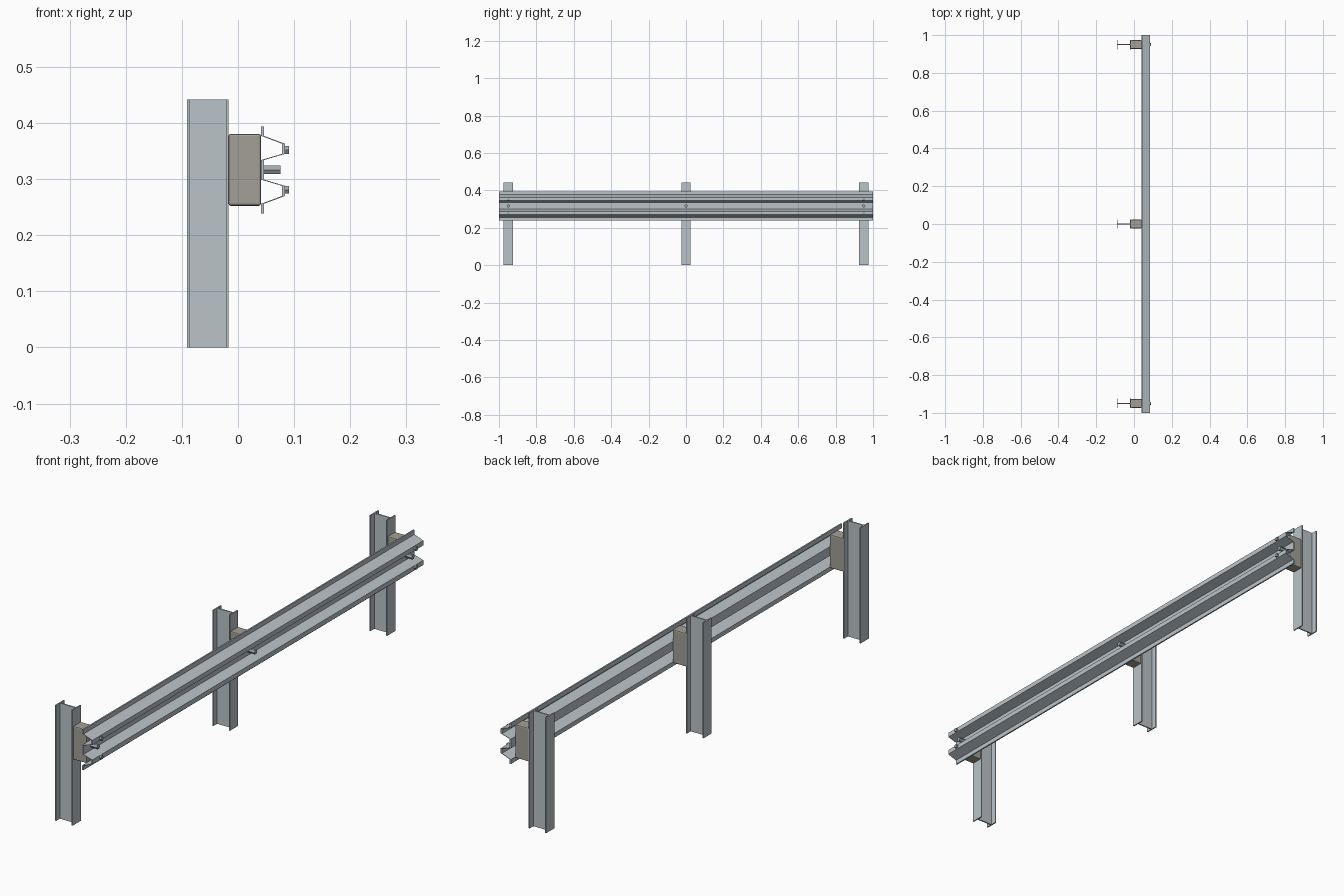
import bpy, bmesh, math

if "Cube" in bpy.data.objects:
    bpy.data.objects.remove(bpy.data.objects["Cube"])

def material(name, rgb):
    m = bpy.data.materials.new(name)
    m.diffuse_color = (*rgb, 1)
    m.use_nodes = True
    m.node_tree.nodes["Principled BSDF"].inputs["Base Color"].default_value = m.diffuse_color
    return m

STEEL = material("galvanised_steel", (0.50, 0.55, 0.58))
BOLT = material("bolt_steel", (0.36, 0.39, 0.41))
BLOCK = material("spacer_grey", (0.36, 0.35, 0.31))

def extrude(name, outline, direction, mat, origin=(0, 0, 0)):
    """Closed outline of 3D points pushed along a direction."""
    bm = bmesh.new()
    face = bm.faces.new([bm.verts.new(p) for p in outline])
    new = bmesh.ops.extrude_face_region(bm, geom=[face])["geom"]
    bmesh.ops.translate(bm, vec=direction,
                        verts=[v for v in new if isinstance(v, bmesh.types.BMVert)])
    bmesh.ops.recalc_face_normals(bm, faces=bm.faces[:])
    return finish(name, bm, mat, origin)

def finish(name, bm, mat, origin):
    me = bpy.data.meshes.new(name)
    bm.to_mesh(me)
    bm.free()
    me.materials.append(mat)
    ob = bpy.data.objects.new(name, me)
    ob.location = origin
    bpy.context.collection.objects.link(ob)
    return ob

def bolt(name, x0, x1, y, z, r):
    """Hexagonal bolt lying along x."""
    ring = [(0, r * math.cos(i * math.pi / 3), r * math.sin(i * math.pi / 3))
            for i in range(6)]
    extrude(name, ring, (x1 - x0, 0, 0), BOLT, (x0, y, z))

# W-beam rail: half profile mirrored about its mid height
MID, T = 0.3165, 0.0055
half = [(0.041, 0.0775), (0.041, 0.0605), (0.0785, 0.0465),
        (0.0785, 0.0285), (0.041, 0.0175)]
back = half + [(x, -z) for x, z in reversed(half)]
profile = back + [(x + T, z) for x, z in reversed(back)]
extrude("rail", [(x, -1, MID + z) for x, z in profile], (0, 2, 0), STEEL)

# I-section post outline
X0, X1, F, W, B = -0.091, -0.017, 0.0045, 0.0025, 0.025
side = [(X0, B), (X0 + F, B), (X0 + F, W), (X1 - F, W), (X1 - F, B), (X1, B)]
section = side + [(x, -y) for x, y in reversed(side)]

for label, y in (("front", -0.95), ("middle", 0), ("rear", 0.95)):
    extrude(label + "_post", [(a, b, 0) for a, b in section], (0, 0, 0.442),
            STEEL, (0, y, 0))

    # Spacer block between post and rail
    bm = bmesh.new()
    bmesh.ops.create_cube(bm, size=1)
    bmesh.ops.scale(bm, vec=(0.058, 0.046, 0.128), verts=bm.verts[:])
    bmesh.ops.bevel(bm, geom=bm.edges[:], offset=0.004, segments=2,
                    profile=0.5, affect='EDGES')
    finish(label + "_spacer", bm, BLOCK, (0.012, y, MID))

    # Bolt in the valley of the rail
    bolt(label + "_main_bolt", 0.044, 0.0755, y, MID, 0.009)

    # Splice bolts on the two crests at the rail ends
    if y:
        for part, s in (("upper", 1), ("lower", -1)):
            bolt(f"{label}_{part}_splice_bolt", 0.080, 0.091, y, MID + s * 0.0355, 0.008)
